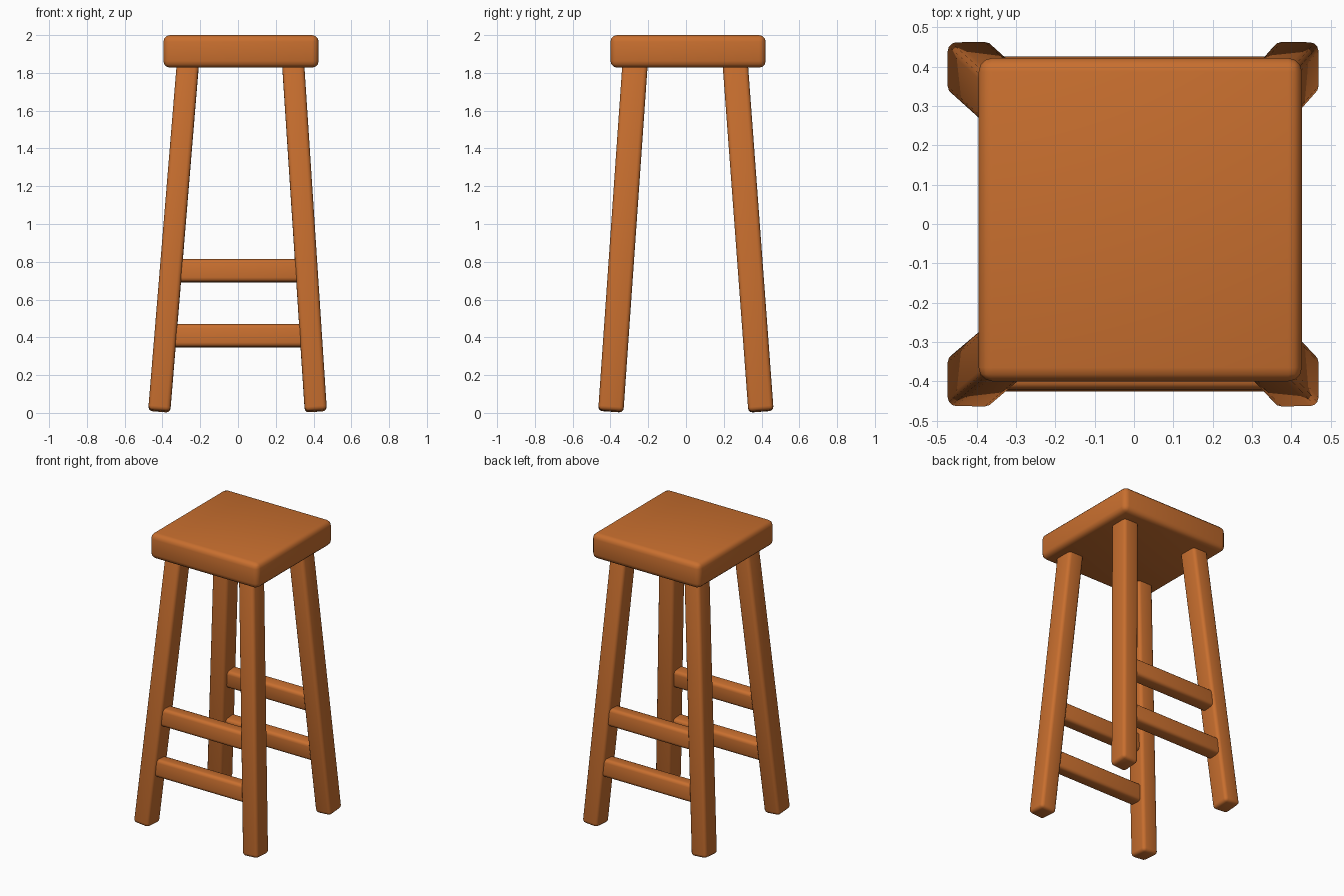
import bpy, math
from mathutils import Vector, Matrix

if "Cube" in bpy.data.objects:
    bpy.data.objects.remove(bpy.data.objects["Cube"])

wood = bpy.data.materials.new("warm_wood")
wood.diffuse_color = (0.578, 0.158, 0.028, 1)
wood.use_nodes = True
wood.node_tree.nodes["Principled BSDF"].inputs["Base Color"].default_value = wood.diffuse_color


def rounded_box(name, size, matrix, radius):
    """Box with rounded edges, placed by a matrix."""
    bpy.ops.mesh.primitive_cube_add(size=1)
    ob = bpy.context.object
    ob.name = name
    ob.data.transform(Matrix.Diagonal((*size, 1)))
    ob.matrix_world = matrix
    bevel = ob.modifiers.new("bevel", "BEVEL")
    bevel.width = radius
    bevel.segments = 3
    bpy.ops.object.modifier_apply(modifier="bevel")
    ob.data.materials.append(wood)
    bpy.ops.object.shade_smooth_by_angle(angle=math.radians(35))
    return ob


# Seat
rounded_box("seat", (0.822, 0.822, 0.172),
            Matrix.Translation((0.016, 0.011, 1.914)), 0.035)

# Splayed legs: (name, foot xy, xy at the underside of the seat)
legs = [
    ("front_left_leg", (-0.417, -0.398), (-0.267, -0.271)),
    ("front_right_leg", (0.412, -0.398), (0.293, -0.271)),
    ("back_left_leg", (-0.417, 0.397), (-0.267, 0.262)),
    ("back_right_leg", (0.412, 0.397), (0.293, 0.262)),
]
for name, foot, top in legs:
    a = Vector((*foot, 0.009))
    b = Vector((*top, 1.83))
    b = a + (b - a) * 1.03  # run up into the seat
    z = (b - a).normalized()
    y = z.cross(Vector((1, 0, 0))).normalized()
    x = y.cross(z)
    rot = Matrix((x, y, z)).transposed().to_4x4()
    rounded_box(name, (0.117, 0.134, (b - a).length),
                Matrix.Translation((a + b) / 2) @ rot, 0.022)

# Two rungs between the legs at front and back, tilted with the legs
for side, sign in (("front", -1), ("back", 1)):
    for level, z, length in (("lower", 0.408, 0.71), ("upper", 0.752, 0.66)):
        y_leg = 0.397 - 0.072 * z
        rounded_box(f"{side}_{level}_rung", (length, 0.095, 0.12),
                    Matrix.Translation((0.006, sign * (y_leg + 0.008), z))
                    @ Matrix.Rotation(sign * 0.071, 4, "X"), 0.022)
